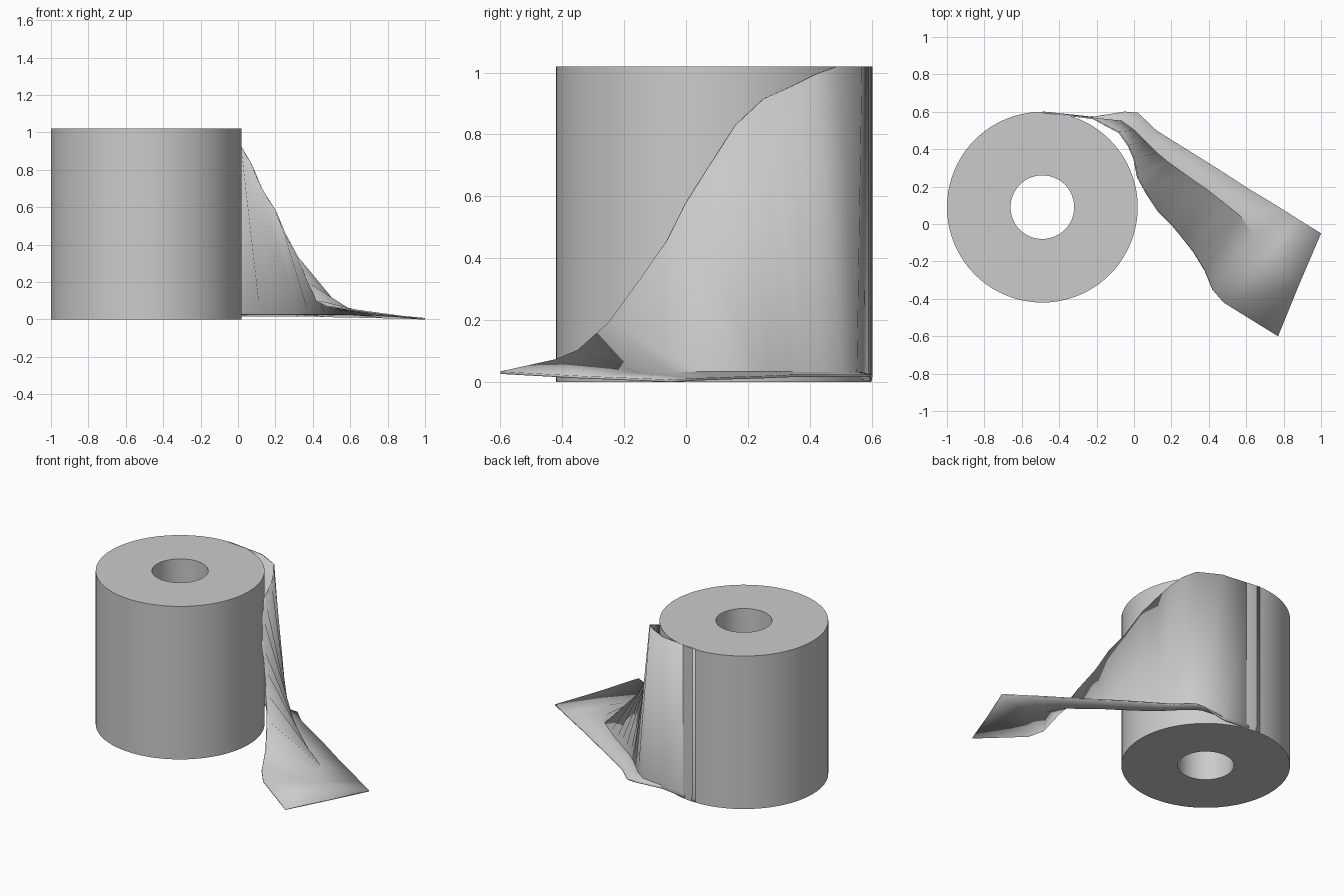
import bpy, bmesh, math

if "Cube" in bpy.data.objects:
    bpy.data.objects.remove(bpy.data.objects["Cube"])


def make_object(name, bm):
    bmesh.ops.recalc_face_normals(bm, faces=bm.faces)
    mesh = bpy.data.meshes.new(name)
    bm.to_mesh(mesh)
    bm.free()
    obj = bpy.data.objects.new(name, mesh)
    bpy.context.collection.objects.link(obj)
    bpy.context.view_layer.objects.active = obj
    obj.select_set(True)
    bpy.ops.object.shade_smooth_by_angle(angle=math.radians(30))
    obj.select_set(False)
    return obj


# Hollow roll: a rectangular section swept round the core
CX, CY, R_OUT, R_IN, H, N = -0.49, 0.09, 0.51, 0.17, 1.02, 80
bm = bmesh.new()
section = [(R_IN, 0), (R_OUT, 0), (R_OUT, H), (R_IN, H)]
rings = []
for i in range(N):
    a = 2 * math.pi * i / N
    rings.append([bm.verts.new((CX + r * math.cos(a), CY + r * math.sin(a), z))
                  for r, z in section])
for i in range(N):
    p, q = rings[i], rings[(i + 1) % N]
    for j in range(4):
        k = (j + 1) % 4
        bm.faces.new((p[j], q[j], q[k], p[k]))
make_object("paper_roll", bm)

# Loose sheet: rows of (top edge, fold line, bottom edge), twisting to the ground
rows = [
    ((-.49, .598, 1.02), (-.49, .598, .03), (-.49, .598, .005)),
    ((-.22, .565, 1.02), (-.22, .565, .03), (-.22, .57, .01)),
    ((-.08, .49, 1.02), (-.07, .55, .03), (-.05, .60, .02)),
    ((-.03, .42, .995), (0, .50, .03), (.02, .595, .02)),
    ((0, .35, .96), (.06, .44, .03), (.12, .50, .02)),
    ((.02, .25, .915), (.12, .38, .03), (.20, .45, .02)),
    ((.07, .16, .83), (.18, .33, .03), (.28, .40, .02)),
    ((.13, .07, .69), (.25, .28, .03), (.36, .35, .02)),
    ((.20, 0, .58), (.32, .23, .03), (.44, .30, .018)),
    ((.25, -.06, .46), (.38, .19, .03), (.51, .255, .016)),
    ((.32, -.15, .33), (.47, .12, .03), (.61, .19, .014)),
    ((.38, -.25, .19), (.57, .04, .03), (.71, .13, .012)),
    ((.42, -.35, .10), (.64, -.06, .025), (.80, .075, .01)),
    ((.48, -.42, .07), (.73, -.15, .025), (.87, .03, .008)),
    ((.77, -.60, .03), (.88, -.33, .015), (1.0, -.05, .004)),
]
bm = bmesh.new()
grid = [[bm.verts.new(p) for p in row] for row in rows]
for a, b in zip(grid, grid[1:]):
    for j in range(2):
        bm.faces.new((a[j], b[j], b[j + 1], a[j + 1]))
sheet = make_object("loose_sheet", bm)
thick = sheet.modifiers.new("thickness", 'SOLIDIFY')
thick.thickness = 0.008
thick.offset = 0
